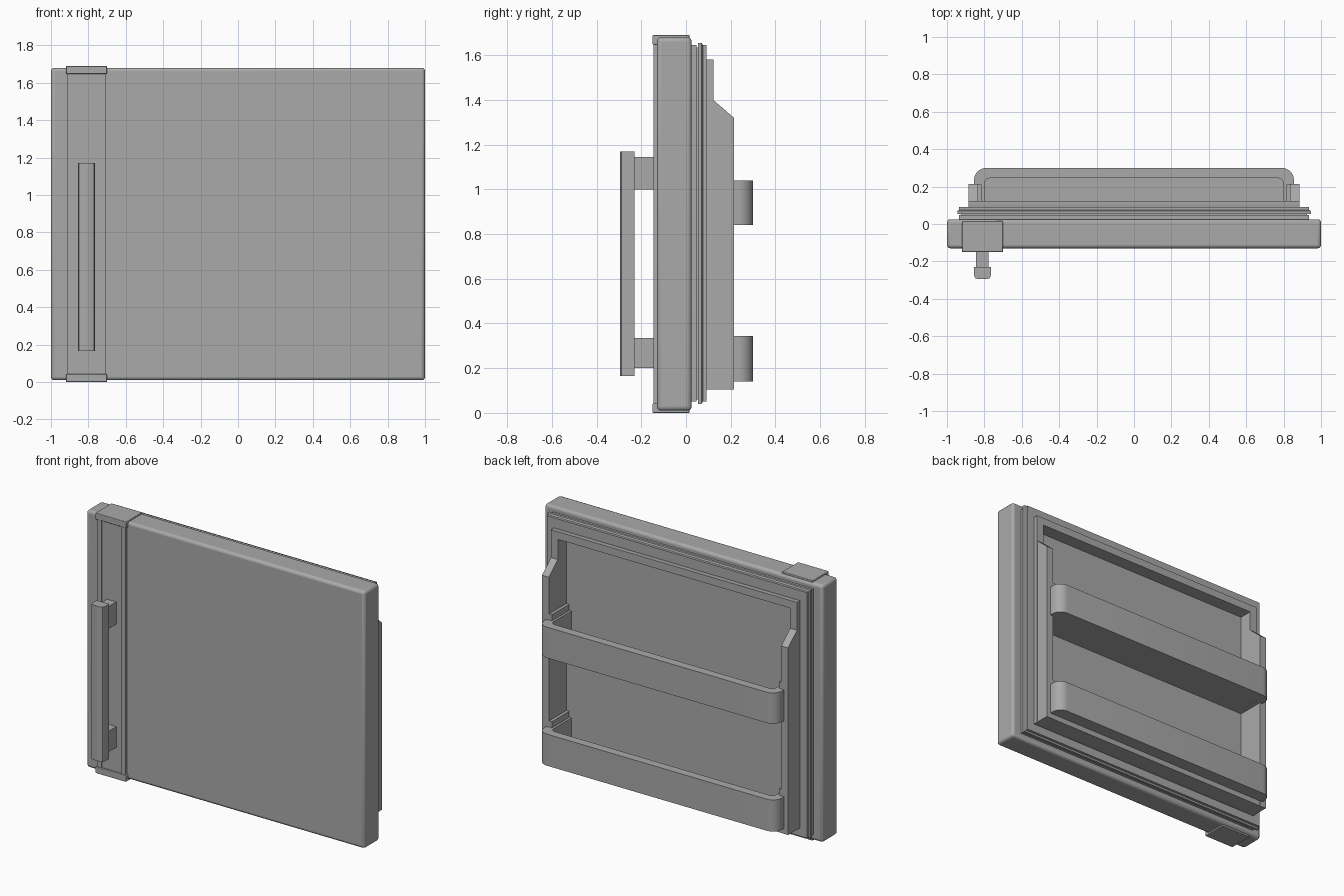
import bpy, bmesh, math

if "Cube" in bpy.data.objects:
    bpy.data.objects.remove(bpy.data.objects["Cube"], do_unlink=True)

grey = bpy.data.materials.new("plain grey")
grey.use_nodes = True
COLOUR = (0.4, 0.4, 0.4, 1)
grey.diffuse_color = COLOUR
grey.node_tree.nodes["Principled BSDF"].inputs["Base Color"].default_value = COLOUR


def finish(name, bm, bevel=0, segments=3):
    bmesh.ops.recalc_face_normals(bm, faces=bm.faces)
    mesh = bpy.data.meshes.new(name)
    bm.to_mesh(mesh)
    bm.free()
    mesh.materials.append(grey)
    obj = bpy.data.objects.new(name, mesh)
    bpy.context.collection.objects.link(obj)
    if bevel:
        mod = obj.modifiers.new("rounding", "BEVEL")
        mod.width, mod.segments = bevel, segments
        mod.limit_method, mod.angle_limit = "ANGLE", math.radians(40)
    bpy.ops.object.select_all(action="DESELECT")
    obj.select_set(True)
    bpy.context.view_layer.objects.active = obj
    bpy.ops.object.shade_smooth_by_angle(angle=math.radians(35))
    return obj


def box(name, xs, ys, zs, bevel=0):
    bm = bmesh.new()
    bmesh.ops.create_cube(bm, size=1)
    for v in bm.verts:
        v.co = [r[0] + (c + 0.5) * (r[1] - r[0]) for c, r in zip(v.co, (xs, ys, zs))]
    return finish(name, bm, bevel)


def prism(name, points, start, end, axis, bevel=0):
    """Extrude a flat outline along x (points are y, z) or z (points are x, y)."""
    bm = bmesh.new()
    place = (lambda a, b: (start, a, b)) if axis == "x" else (lambda a, b: (a, b, start))
    face = bm.faces.new([bm.verts.new(place(*p)) for p in points])
    new = bmesh.ops.extrude_face_region(bm, geom=[face])["geom"]
    step = (end - start, 0, 0) if axis == "x" else (0, 0, end - start)
    bmesh.ops.translate(bm, vec=step, verts=[g for g in new if isinstance(g, bmesh.types.BMVert)])
    return finish(name, bm, bevel)


def frame(name, half, z0, z1, profile):
    """Sweep a closed (inset, y) profile around an upright rectangle."""
    bm = bmesh.new()
    rings = [[bm.verts.new((sx * (half - d), y, z0 + d if low else z1 - d)) for d, y in profile]
             for sx, low in ((-1, True), (1, True), (1, False), (-1, False))]
    n = len(profile)
    for i, ring in enumerate(rings):
        other = rings[(i + 1) % 4]
        for j in range(n):
            k = (j + 1) % n
            bm.faces.new((ring[j], ring[k], other[k], other[j]))
    return finish(name, bm)


def arc_outline(half, back, front, radius, steps=8):
    """Half-open outline from the left end round to the right end."""
    pts = [(half, back)]
    for side in (1, -1):
        for i in range(steps + 1):
            t = i / steps if side == 1 else 1 - i / steps
            a = t * math.pi / 2
            pts.append((side * (half - radius + radius * math.cos(a)),
                        front - radius + radius * math.sin(a)))
    return pts + [(-half, back)]


# Door slab
box("door_panel", (-1, 1), (-0.13, 0.025), (0.01, 1.68), 0.018)

# Handle trim: end caps, raised rails and the shallow panel between them
for label, zs in (("bottom", (0, 0.042)), ("top", (1.648, 1.69))):
    box("trim_cap_" + label, (-0.92, -0.7), (-0.15, 0.015), zs, 0.004)
for label, xs in (("outer", (-0.912, -0.88)), ("inner", (-0.74, -0.708))):
    box("trim_rail_" + label, xs, (-0.145, -0.12), (0.03, 1.66))
box("trim_panel", (-0.89, -0.73), (-0.138, -0.12), (0.03, 1.66))

# Handle grip and its two mounts
g = 0.022
prism("handle_grip", [(-0.855, -0.23), (-0.855, -0.295 + g), (-0.849, -0.289), (-0.855 + g, -0.295),
                      (-0.765 - g, -0.295), (-0.771, -0.289), (-0.765, -0.295 + g), (-0.765, -0.23)],
      0.165, 1.17, "z")
for label, zs in (("lower", (0.2, 0.335)), ("upper", (1.0, 1.145))):
    box("handle_mount_" + label, (-0.845, -0.778), (-0.24, -0.13), zs)

# Ribbed seal around the back
frame("door_seal", 0.945, 0.04, 1.655,
      [(0.01, 0.02), (0.01, 0.047), (0.02, 0.047), (0.02, 0.054), (0, 0.054), (0, 0.07),
       (0.01, 0.075), (0.01, 0.092), (0.08, 0.092), (0.08, 0.02)])

# Inner liner: rim, recessed back, deep side walls and bottom wall
frame("liner_rim", 0.885, 0.105, 1.58,
      [(0, 0.08), (0, 0.123), (0.05, 0.123), (0.05, 0.03), (0.03, 0.03)])
box("liner_back", (-0.87, 0.87), (0.02, 0.035), (0.12, 1.56))
WALL = [(0.03, 0.105), (0.215, 0.105), (0.215, 1.32), (0.122, 1.4), (0.122, 1.57), (0.03, 1.57)]
for label, side in (("left", 1), ("right", -1)):
    prism("liner_wall_" + label, WALL, side * 0.835, side * 0.884, "x")
box("liner_bottom", (-0.884, 0.884), (0.03, 0.214), (0.105, 0.145))

# Two shelf bins with floors, plus the end supports on the side walls
outer = arc_outline(0.855, 0.035, 0.3, 0.065)
inner = arc_outline(0.8, 0.035, 0.245, 0.03)
for label, z0, z1 in (("lower", 0.14, 0.345), ("upper", 0.84, 1.04)):
    prism("shelf_wall_" + label, outer + inner[::-1], z0, z1, "z")
    prism("shelf_floor_" + label, arc_outline(0.83, 0.035, 0.27, 0.05), z0 + 0.0005, z0 + 0.03, "z")
    for name, side in (("left", 1), ("right", -1)):
        xs = sorted((side * 0.815, side * 0.85))
        box("shelf_support_" + label + "_" + name, xs, (0.035, 0.212), (z0 + 0.05, z1 + 0.04))
